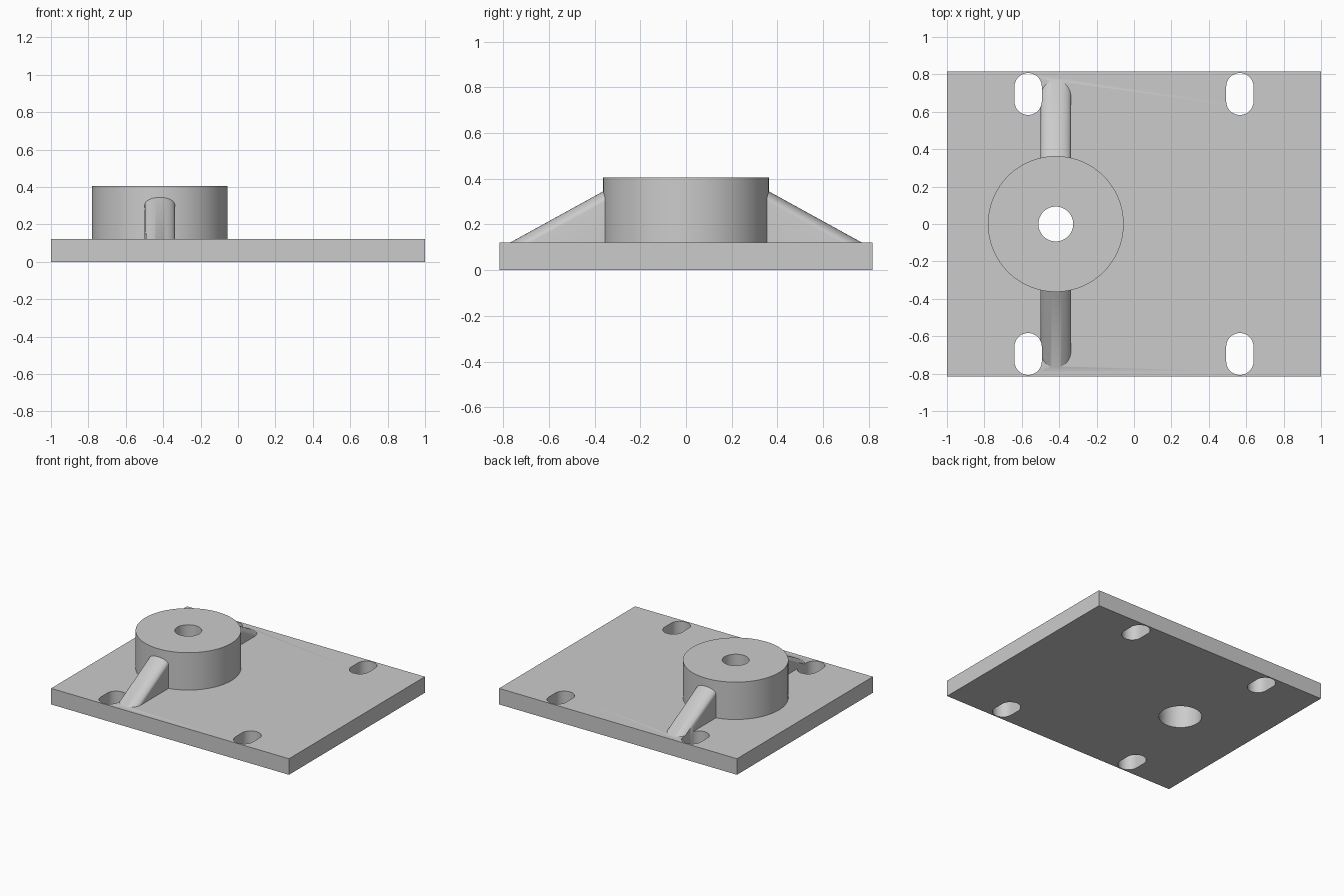
import bpy, bmesh, math
from mathutils import Vector

if "Cube" in bpy.data.objects:
    bpy.data.objects.remove(bpy.data.objects["Cube"])

T = 0.122            # plate thickness
BX, BR, BH = -0.418, 0.363, 0.406   # boss centre, radius, top height

grey = bpy.data.materials.new("plain grey")
grey.diffuse_color = (0.6, 0.6, 0.6, 1)
grey.use_nodes = True
grey.node_tree.nodes["Principled BSDF"].inputs["Base Color"].default_value = grey.diffuse_color


def prism(name, ring_a, ring_b):
    """Solid between two matching outlines."""
    bm = bmesh.new()
    a = [bm.verts.new(p) for p in ring_a]
    b = [bm.verts.new(p) for p in ring_b]
    n = len(a)
    bm.faces.new(a)
    bm.faces.new(b[::-1])
    for i in range(n):
        j = (i + 1) % n
        bm.faces.new((a[j], a[i], b[i], b[j]))
    bmesh.ops.recalc_face_normals(bm, faces=bm.faces)
    me = bpy.data.meshes.new(name)
    bm.to_mesh(me)
    bm.free()
    me.materials.append(grey)
    ob = bpy.data.objects.new(name, me)
    bpy.context.collection.objects.link(ob)
    return ob


def upright(name, pts, z0, z1):
    return prism(name, [(x, y, z0) for x, y in pts], [(x, y, z1) for x, y in pts])


def circle(cx, cy, r, n=96):
    return [(cx + r * math.cos(2 * math.pi * i / n),
             cy + r * math.sin(2 * math.pi * i / n)) for i in range(n)]


def slot(cx, cy, r, half, n=24):
    pts = []
    for s, start in ((1, 0), (-1, math.pi)):
        for i in range(n + 1):
            a = start + math.pi * i / n
            pts.append((cx + r * math.cos(a), cy + s * half + r * math.sin(a)))
    return pts


def rib(name, s):
    """Sloping rib with a rounded top, s = side in y."""
    def ring(y):
        top = 0.122 + (0.767 - y) * 0.55
        w, d = 0.081, 0.048
        pts = [(BX + w, 0.02), (BX - w, 0.02)]
        for i in range(25):
            a = math.pi * (1 - i / 24)
            pts.append((BX + w * math.cos(a), top - d + d * math.sin(a)))
        return [(x, s * y, z) for x, z in pts]
    return prism(name, ring(0.30), ring(0.80))


def combine(base, other, op):
    m = base.modifiers.new(op, 'BOOLEAN')
    m.operation, m.solver, m.object = op, 'EXACT', other
    bpy.context.view_layer.objects.active = base
    bpy.ops.object.modifier_apply(modifier=m.name)
    bpy.data.objects.remove(other)


# base plate, boss and ribs
plate = upright("mounting_plate", [(-1, -.816), (1, -.816), (1, .816), (-1, .816)], 0, T)
combine(plate, upright("boss", circle(BX, 0, BR), 0.03, BH), 'UNION')
for s in (1, -1):
    combine(plate, rib("rib", s), 'UNION')

# slotted bolt holes
for sx in (1, -1):
    for sy in (1, -1):
        combine(plate, upright("slot_cutter", slot(sx * .566, sy * .695, .073, .039), -.1, .5),
                'DIFFERENCE')

# through bore, wider from below
combine(plate, upright("bore_cutter", circle(BX, 0, .093, 64), -.1, .6), 'DIFFERENCE')
combine(plate, upright("counterbore_cutter", circle(BX, 0, .148, 64), -.1, .245), 'DIFFERENCE')

plate.select_set(True)
bpy.context.view_layer.objects.active = plate
bpy.ops.object.shade_smooth_by_angle(angle=math.radians(30))
